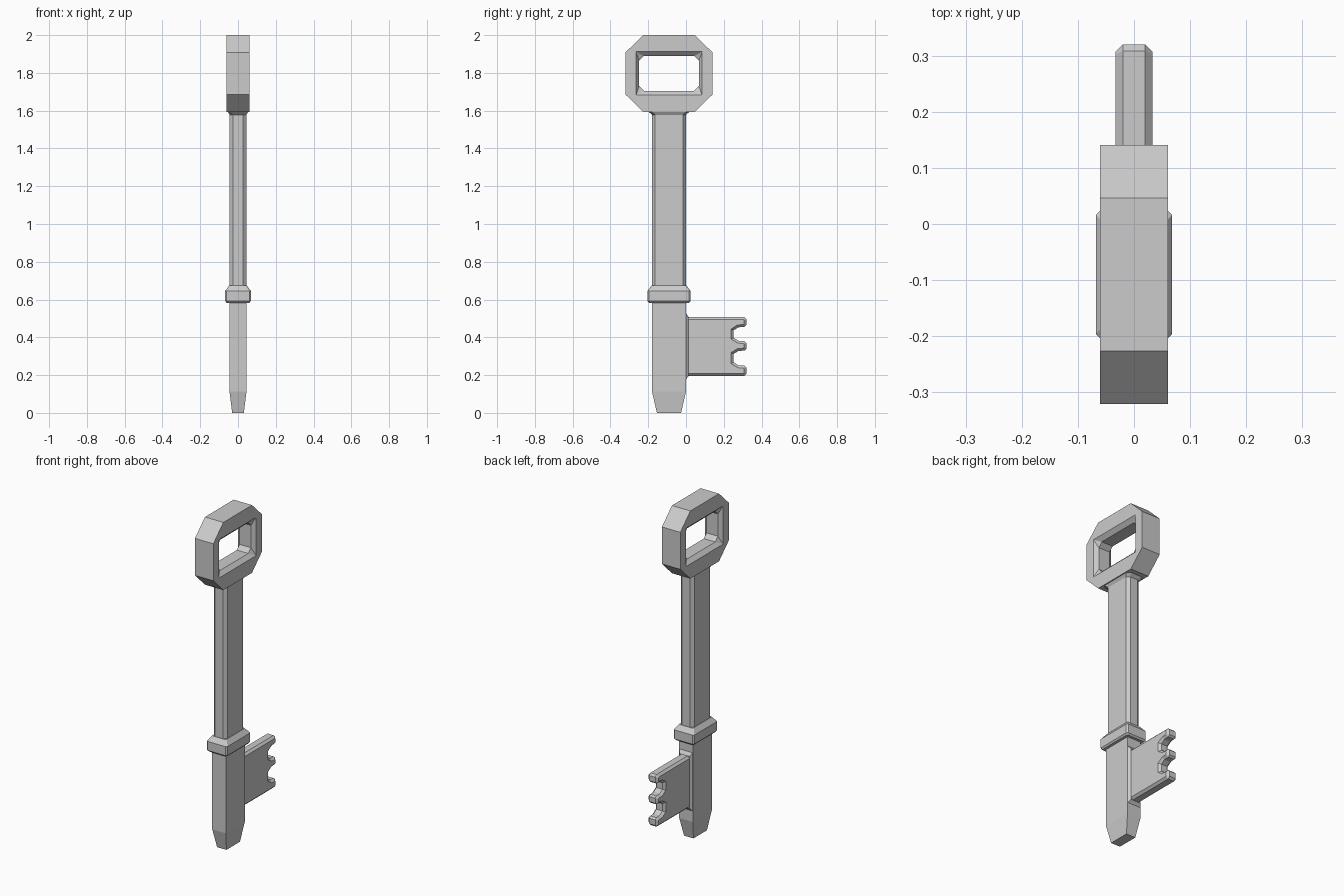
import bpy, bmesh

if "Cube" in bpy.data.objects:
    bpy.data.objects.remove(bpy.data.objects["Cube"])

CY = -0.09  # centre line of the shaft in y


def chamfered(hx, hy, c, d=None):
    """Eight-point rectangle outline, corners cut by c and d."""
    d = c if d is None else d
    return [(hx, hy - d), (hx - c, hy), (c - hx, hy), (-hx, hy - d),
            (-hx, d - hy), (c - hx, -hy), (hx - c, -hy), (hx, d - hy)]


def loft(name, rings, closed=False):
    """Skin a list of equal-length point rings; cap the ends unless closed."""
    bm = bmesh.new()
    vr = [[bm.verts.new(p) for p in r] for r in rings]
    n = len(vr[0])
    pairs = list(zip(vr, vr[1:])) + ([(vr[-1], vr[0])] if closed else [])
    for a, b in pairs:
        for i in range(n):
            j = (i + 1) % n
            bm.faces.new((a[i], a[j], b[j], b[i]))
    if not closed:
        bm.faces.new(vr[0])
        bm.faces.new(vr[-1])
    bmesh.ops.remove_doubles(bm, verts=bm.verts, dist=1e-5)
    return finish(name, bm)


def finish(name, bm):
    bmesh.ops.recalc_face_normals(bm, faces=bm.faces)
    me = bpy.data.meshes.new(name)
    bm.to_mesh(me)
    bm.free()
    ob = bpy.data.objects.new(name, me)
    bpy.context.collection.objects.link(ob)
    return ob


def level(z, hx, hy, c=0.0, d=None):
    return [(x, CY + y, z) for x, y in chamfered(hx, hy, c, d)]


def side_ring(x, hy, hz, c, d=None):
    return [(x, CY + y, 1.797 + z) for y, z in chamfered(hy, hz, c, d)]


# Bow: octagonal ring with a bevelled rectangular hole
loft("bow", [
    side_ring(0.061, 0.231, 0.203, 0.095, 0.092),
    side_ring(-0.061, 0.231, 0.203, 0.095, 0.092),
    side_ring(-0.061, 0.175, 0.115, 0.0),
    side_ring(-0.038, 0.158, 0.092, 0.025),
    side_ring(0.038, 0.158, 0.092, 0.025),
    side_ring(0.061, 0.175, 0.115, 0.0)], closed=True)

# Upper shaft with chamfered edges, flaring under the bow
loft("upper_shaft", [
    level(0.65, 0.044, 0.09, 0.018, 0.016),
    level(1.578, 0.044, 0.09, 0.018, 0.016),
    level(1.596, 0.056, 0.11, 0.018, 0.016)])

# Collar
loft("collar", [
    level(0.583, 0.060, 0.106, 0.008),
    level(0.592, 0.068, 0.114, 0.008),
    level(0.646, 0.068, 0.114, 0.008),
    level(0.675, 0.046, 0.092, 0.008)])

# Lower shaft: plain bar with tapered tip
loft("lower_shaft", [
    level(0.0, 0.031, 0.064),
    level(0.113, 0.045, 0.09),
    level(0.59, 0.045, 0.09)])

# Bit root: flared join between shaft and bit
loft("bit_root", [
    [(s * hx, y, z) for s, z in ((1, z0), (1, z1), (-1, z1), (-1, z0))]
    for y, hx, z0, z1 in ((-0.01, 0.044, 0.178, 0.527),
                          (0.0, 0.044, 0.178, 0.527),
                          (0.014, 0.033, 0.195, 0.508))])

# Bit: toothed plate with chamfered rim
profile = [(-0.02, 0.195), (0.308, 0.195), (0.32, 0.207)]
for lo, hi in ((0.25, 0.33), (0.38, 0.455)):
    profile += [(0.32, lo - 0.01), (0.31, lo), (0.277, lo + 0.002), (0.252, lo + 0.018),
                (0.252, hi - 0.018), (0.277, hi - 0.002), (0.31, hi), (0.32, hi + 0.01)]
profile += [(0.32, 0.496), (0.308, 0.508), (-0.02, 0.508)]
bm = bmesh.new()
front = [bm.verts.new((-0.033, y, z)) for y, z in profile]
face = bm.faces.new(front)
ext = bmesh.ops.extrude_face_region(bm, geom=[face])
moved = [g for g in ext["geom"] if isinstance(g, bmesh.types.BMVert)]
bmesh.ops.translate(bm, verts=moved, vec=(0.066, 0, 0))
bmesh.ops.recalc_face_normals(bm, faces=bm.faces)
rim = [e for e in bm.edges if abs(e.verts[0].co.x - e.verts[1].co.x) < 1e-6]
bmesh.ops.bevel(bm, geom=rim, offset=0.013, offset_type='OFFSET', segments=1,
                affect='EDGES', clamp_overlap=True)
finish("bit", bm)
